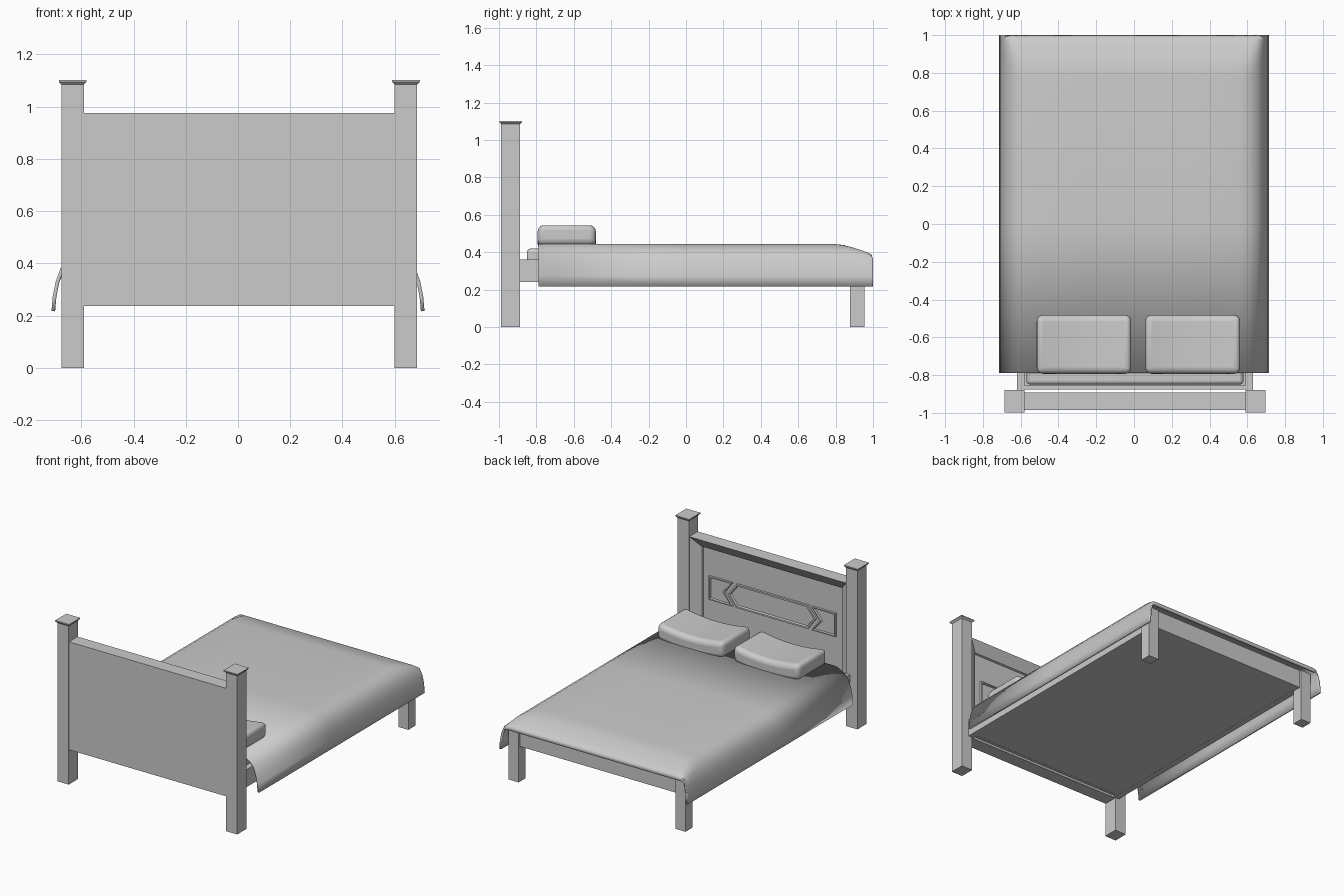
import bpy, bmesh
from mathutils import Vector

if "Cube" in bpy.data.objects:
    bpy.data.objects.remove(bpy.data.objects["Cube"])

CX = 0.005  # the frame sits slightly off the blanket's centre


def finish(name, bm):
    bmesh.ops.recalc_face_normals(bm, faces=bm.faces)
    me = bpy.data.meshes.new(name)
    bm.to_mesh(me)
    bm.free()
    ob = bpy.data.objects.new(name, me)
    bpy.context.collection.objects.link(ob)
    return ob


def box_bm(lo, hi):
    bm = bmesh.new()
    bmesh.ops.create_cube(bm, size=1)
    for v in bm.verts:
        v.co = Vector([(a + b) / 2 + c * (b - a) for a, b, c in zip(lo, hi, v.co)])
    return bm


def box(name, lo, hi, bevel=0.0, segments=1):
    ob = finish(name, box_bm(lo, hi))
    if bevel:
        round_edges(ob, bevel, segments)
    return ob


def round_edges(ob, width, segments):
    m = ob.modifiers.new("round", "BEVEL")
    m.width, m.segments, m.limit_method = width, segments, "ANGLE"


def smooth(ob, angle=0.7):
    bpy.ops.object.select_all(action="DESELECT")
    ob.select_set(True)
    bpy.context.view_layer.objects.active = ob
    bpy.ops.object.shade_smooth_by_angle(angle=angle)


def stack(name, cx, cy, levels):
    """Square sections (half x, half y, z) joined bottom to top."""
    bm = bmesh.new()
    rings = [[bm.verts.new((cx + sx * hx, cy + sy * hy, z))
              for sx, sy in ((-1, -1), (1, -1), (1, 1), (-1, 1))] for hx, hy, z in levels]
    for a, b in zip(rings, rings[1:]):
        for i in range(4):
            j = (i + 1) % 4
            bm.faces.new((a[i], a[j], b[j], b[i]))
    bm.faces.new(rings[0])
    bm.faces.new(rings[-1])
    return finish(name, bm)


# Head posts with flared caps, foot legs and side rails
for s, side in ((-1, "left"), (1, "right")):
    stack(f"head_post_{side}", CX + s * 0.638, -0.938,
          [(0.043, 0.05, 0), (0.043, 0.05, 1.085), (0.053, 0.06, 1.095), (0.053, 0.06, 1.102)])
    x = CX + s * 0.632
    box(f"foot_leg_{side}", (x - 0.038, 0.878, 0), (x + 0.038, 0.955, 0.36))
    x = CX + s * 0.605
    box(f"side_rail_{side}", (x - 0.02, -0.89, 0.24), (x + 0.02, 0.90, 0.36))

# Head and foot cross rails and the base board
box("foot_rail", (CX - 0.61, 0.895, 0.24), (CX + 0.61, 0.94, 0.365))
box("head_rail", (CX - 0.59, -0.875, 0.24), (CX + 0.59, -0.855, 0.355))
box("base_board", (CX - 0.6, -0.87, 0.241), (CX + 0.6, 0.92, 0.3))

# Headboard: sloped frame running in to a recessed panel
bm = box_bm((CX - 0.597, -0.985, 0.237), (CX + 0.597, -0.892, 0.976))
face = max(bm.faces, key=lambda f: f.calc_center_median().y)
bmesh.ops.inset_region(bm, faces=[face], thickness=0.095, depth=-0.045)
bmesh.ops.inset_region(bm, faces=[face], thickness=0.006, depth=-0.012)
finish("headboard", bm)


# Raised mouldings on the panel
def moulding(name, pts):
    bm = bmesh.new()
    f = bm.faces.new([bm.verts.new((CX + x, -0.952, z)) for x, z in pts])
    top = bmesh.ops.extrude_face_region(bm, geom=[f])
    bmesh.ops.translate(bm, vec=(0, 0.018, 0),
                        verts=[g for g in top["geom"] if isinstance(g, bmesh.types.BMVert)])
    bmesh.ops.recalc_face_normals(bm, faces=bm.faces)
    front = max(bm.faces, key=lambda g: g.calc_center_median().y)
    bmesh.ops.inset_region(bm, faces=[front], thickness=0.012, depth=0)
    bmesh.ops.inset_region(bm, faces=[front], thickness=0.005, depth=-0.012)
    finish(name, bm)


LO, MID, HI = 0.56, 0.64, 0.72
moulding("centre_moulding", [(-0.27, LO), (0.27, LO), (0.33, MID),
                             (0.27, HI), (-0.27, HI), (-0.33, MID)])
for s, side in ((-1, "left"), (1, "right")):
    moulding(f"side_moulding_{side}", [(s * 0.30, LO), (s * 0.48, LO), (s * 0.48, HI),
                                       (s * 0.30, HI), (s * 0.36, MID)])

# Mattress
smooth(box("mattress", (CX - 0.575, -0.85, 0.3), (CX + 0.575, 0.86, 0.42), 0.02, 3))

# Blanket: draped cross-section swept along y, falling away at the foot
half = [(0.3, 0.445), (0.56, 0.445), (0.61, 0.437), (0.65, 0.415), (0.68, 0.38),
        (0.698, 0.33), (0.709, 0.275), (0.714, 0.218)]
section = [(-x, z) for x, z in reversed(half)] + half
stations = [(-0.788, 0.445), (0, 0.445), (0.78, 0.445), (0.84, 0.439), (0.89, 0.426),
            (0.94, 0.41), (0.975, 0.397), (0.993, 0.385), (1.0, 0.362)]
bm = bmesh.new()
rows = [[bm.verts.new((x, y, min(z, top))) for x, z in section] for y, top in stations]
for a, b in zip(rows, rows[1:]):
    for i in range(len(section) - 1):
        bm.faces.new((a[i], a[i + 1], b[i + 1], b[i]))
blanket = finish("blanket", bm)
if max(blanket.data.polygons, key=lambda p: p.area).normal.z < 0:
    blanket.data.flip_normals()
m = blanket.modifiers.new("thickness", "SOLIDIFY")
m.thickness, m.offset = 0.014, -1
smooth(blanket)

# Pillows: puffed boxes sagging at the middle
for name, x0, x1 in (("pillow_left", -0.515, -0.015), ("pillow_right", 0.06, 0.562)):
    bm = box_bm((x0, -0.793, 0.44), (x1, -0.482, 0.55))
    along = [e for e in bm.edges if abs(e.verts[0].co.x - e.verts[1].co.x) > 0.1]
    bmesh.ops.subdivide_edges(bm, edges=along, cuts=7)
    for v in bm.verts:
        t = 2 * (v.co.x - x0) / (x1 - x0) - 1
        v.co.z -= 0.028 * (1 - t * t)
    pillow = finish(name, bm)
    round_edges(pillow, 0.032, 4)
    smooth(pillow)
